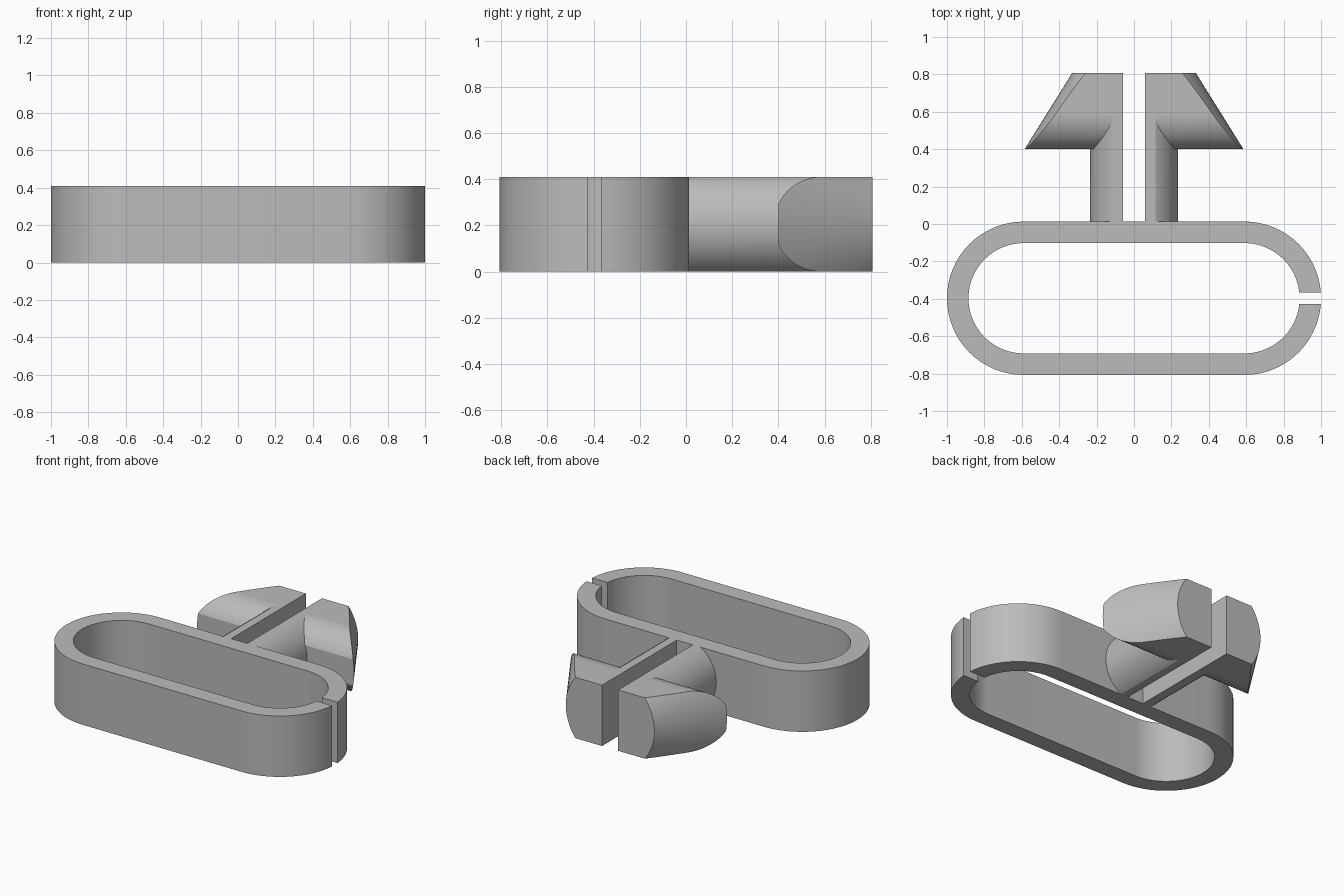
import bpy, bmesh, math
from mathutils import Matrix

if "Cube" in bpy.data.objects:
    bpy.data.objects.remove(bpy.data.objects["Cube"], do_unlink=True)

HEIGHT = 0.41
MID = HEIGHT / 2
CY = -0.397          # centre line of the loop
REAR = 0.808         # tip of the prongs

grey = bpy.data.materials.new("grey plastic")
grey.use_nodes = True
grey.diffuse_color = (0.5, 0.5, 0.5, 1)
grey.node_tree.nodes["Principled BSDF"].inputs["Base Color"].default_value = (0.5, 0.5, 0.5, 1)


def make_object(name, bm):
    bmesh.ops.recalc_face_normals(bm, faces=bm.faces)
    mesh = bpy.data.meshes.new(name)
    bm.to_mesh(mesh)
    bm.free()
    mesh.materials.append(grey)
    obj = bpy.data.objects.new(name, mesh)
    bpy.context.collection.objects.link(obj)
    return obj


def prism(name, points, offset):
    """Extrude a closed 3D outline along an offset."""
    bm = bmesh.new()
    face = bm.faces.new([bm.verts.new(p) for p in points])
    new = bmesh.ops.extrude_face_region(bm, geom=[face])["geom"]
    bmesh.ops.translate(bm, vec=offset, verts=[v for v in new if isinstance(v, bmesh.types.BMVert)])
    return make_object(name, bm)


def round_bar(name, r_front, r_rear, y0, y1):
    """Cylinder or cone lying along y."""
    bm = bmesh.new()
    bmesh.ops.create_cone(bm, cap_ends=True, segments=96, radius1=r_front, radius2=r_rear, depth=y1 - y0)
    turn = Matrix.Rotation(-math.pi / 2, 4, "X")
    bmesh.ops.transform(bm, matrix=Matrix.Translation((0, (y0 + y1) / 2, MID)) @ turn, verts=bm.verts)
    return make_object(name, bm)


def activate(obj):
    bpy.ops.object.select_all(action="DESELECT")
    obj.select_set(True)
    bpy.context.view_layer.objects.active = obj


def combine(obj, other, operation):
    mod = obj.modifiers.new(operation, "BOOLEAN")
    mod.operation = operation
    mod.solver = "EXACT"
    mod.object = other
    activate(obj)
    bpy.ops.object.modifier_apply(modifier=mod.name)
    bpy.data.objects.remove(other, do_unlink=True)


def loop_path(radius, half_gap=0.03, straight=0.59, steps=32):
    """Stadium path running from one side of the slot round to the other."""
    start = math.asin(half_gap / radius)
    quarter = math.pi / 2
    arcs = [(start, quarter, straight), (quarter, 3 * quarter, -straight),
            (3 * quarter, 4 * quarter - start, straight)]
    points = []
    for a, b, cx in arcs:
        for i in range(steps + 1):
            t = a + (b - a) * i / steps
            points.append((cx + radius * math.cos(t), CY + radius * math.sin(t), 0))
    return points


# Split oval loop
loop = prism("oval_loop", loop_path(0.41) + loop_path(0.295)[::-1], (0, 0, HEIGHT))

# Barbed head: cone trimmed to a round-nosed slab
head = round_bar("right_prong_head", 0.585, 0.33, 0.4, REAR)
nose = [(0, 0.585 - MID * math.sin(t), MID + MID * math.cos(t))
        for t in (math.pi * i / 40 for i in range(41))]
slab = prism("head_trim", [(x + 0.06, y, z) for x, y, z in nose + [(0, 0.9, 0), (0, 0.9, HEIGHT)]],
             (0.8, 0, 0))
combine(head, slab, "INTERSECT")

# Round post with flat top and bottom
post = round_bar("post", 0.235, 0.235, 0, 0.65)
block = prism("post_trim", [(0.06, -0.1, 0), (0.06, 0.9, 0), (0.06, 0.9, HEIGHT), (0.06, -0.1, HEIGHT)],
              (0.8, 0, 0))
combine(post, block, "INTERSECT")

# One prong, mirrored across the centre slot
combine(head, post, "UNION")
head.name = "barbed_prongs"
mirror = head.modifiers.new("other prong", "MIRROR")
mirror.use_axis[0] = True
mirror.use_clip = False
activate(head)
bpy.ops.object.modifier_apply(modifier=mirror.name)

for obj in (loop, head):
    activate(obj)
    bpy.ops.object.shade_smooth_by_angle(angle=math.radians(20))
